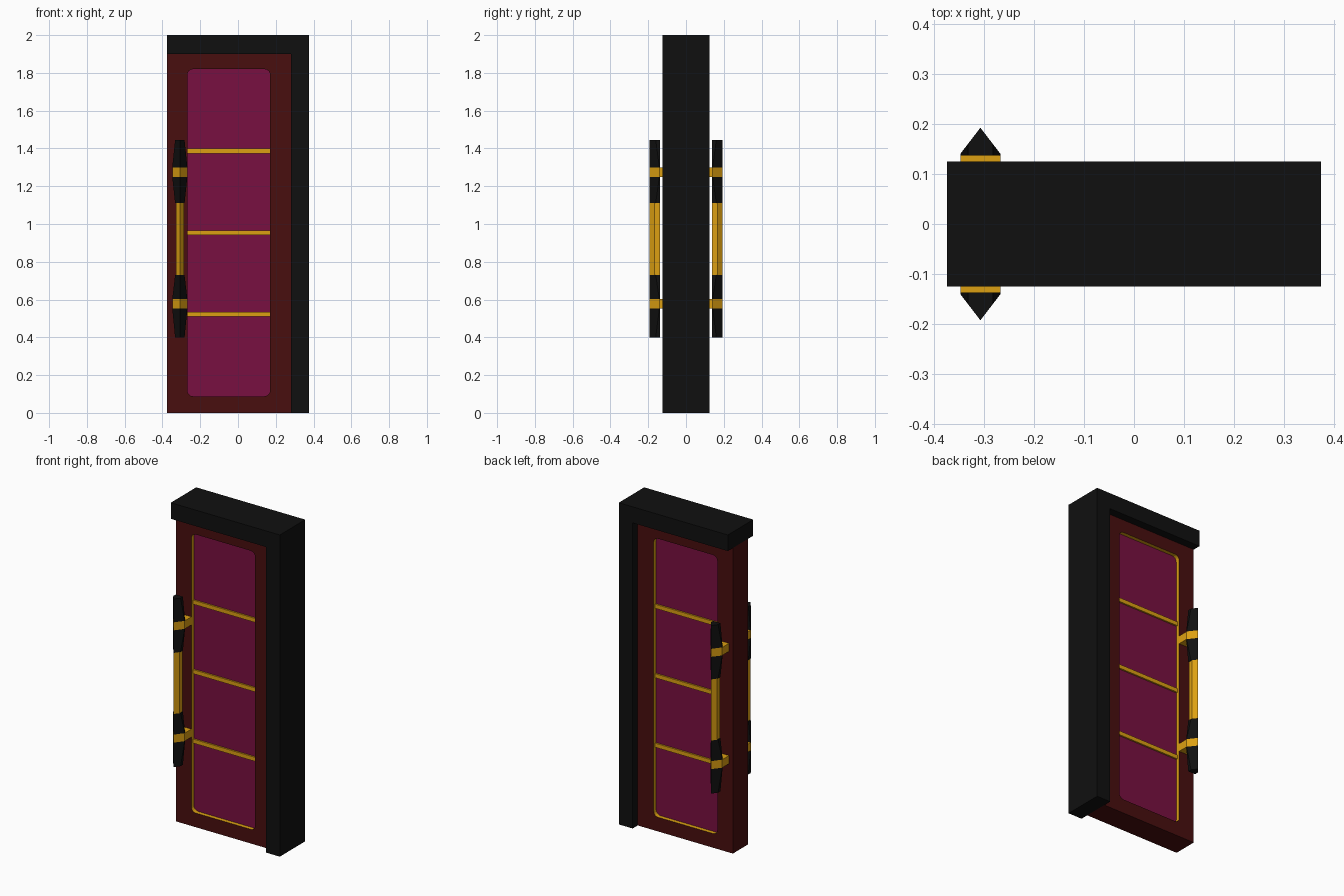
import bpy, bmesh, math

if "Cube" in bpy.data.objects:
    bpy.data.objects.remove(bpy.data.objects["Cube"])


def material(name, rgb):
    m = bpy.data.materials.new(name)
    m.diffuse_color = (*rgb, 1)
    m.use_nodes = True
    m.node_tree.nodes["Principled BSDF"].inputs["Base Color"].default_value = m.diffuse_color
    return m


BLACK = material("black", (0.005, 0.005, 0.005))
WOOD = material("dark red wood", (0.065, 0.0045, 0.0045))
PLUM = material("plum panel", (0.19, 0.005, 0.052))
GOLD = material("gold", (0.72, 0.35, 0.006))


def finish(name, bm, mats):
    bmesh.ops.recalc_face_normals(bm, faces=bm.faces[:])
    me = bpy.data.meshes.new(name)
    bm.to_mesh(me)
    bm.free()
    for m in mats:
        me.materials.append(m)
    ob = bpy.data.objects.new(name, me)
    bpy.context.collection.objects.link(ob)
    return ob


def box(name, x, y, z, mat):
    bm = bmesh.new()
    bmesh.ops.create_cube(bm, size=1)
    for v in bm.verts:
        for i, (a, b) in enumerate((x, y, z)):
            v.co[i] = a if v.co[i] < 0 else b
    return finish(name, bm, [mat])


def rounded_rect(x0, x1, z0, z1, r, steps=4):
    pts = []
    corners = ((x1 - r, z1 - r), (x0 + r, z1 - r), (x0 + r, z0 + r), (x1 - r, z0 + r))
    for i, (cx, cz) in enumerate(corners):
        for k in range(steps + 1):
            a = (i + k / steps) * math.pi / 2
            pts.append((cx + r * math.cos(a), cz + r * math.sin(a)))
    return pts


def slab(name, loops, half, mats):
    """Fill the outline loops (later loops are holes) and extrude through y."""
    bm = bmesh.new()
    edges = []
    for pts in loops:
        vs = [bm.verts.new((x, -half, z)) for x, z in pts]
        edges += [bm.edges.new((vs[i - 1], vs[i])) for i in range(len(vs))]
    bmesh.ops.triangle_fill(bm, use_beauty=True, edges=edges, normal=(0, -1, 0))
    new = bmesh.ops.extrude_face_region(bm, geom=bm.faces[:], use_keep_orig=True)["geom"]
    for v in new:
        if isinstance(v, bmesh.types.BMVert):
            v.co.y = half
    bm.normal_update()
    if len(mats) > 1:  # walls of the opening are gold
        for f in bm.faces:
            c = f.calc_center_median()
            if abs(f.normal.y) < 0.5 and -0.3 < c.x < 0.2 and 0.05 < c.z < 1.85:
                f.material_index = 1
    return finish(name, bm, mats)


# Frame: one jamb and a lintel
slab("frame", [[(-0.375, 1.9), (0.28, 1.9), (0.28, 0), (0.375, 0), (0.375, 2), (-0.375, 2)]],
     0.125, [BLACK])

# Door leaf with a gold-lined opening and recessed panel
PX0, PX1, PZ0, PZ1 = -0.268, 0.17, 0.088, 1.82
slab("door_leaf", [[(-0.375, 0), (0.28, 0), (0.28, 1.9), (-0.375, 1.9)],
                   rounded_rect(PX0, PX1, PZ0, PZ1, 0.03)], 0.075, [WOOD, GOLD])
e = 0.004
slab("door_panel", [rounded_rect(PX0 - e, PX1 + e, PZ0 - e, PZ1 + e, 0.034)], 0.05, [PLUM])

# Gold bars across the panel, showing on both sides
for i, z in enumerate((0.522, 0.954, 1.386)):
    box(f"panel_bar_{i + 1}", (PX0 - e, PX1 + e), (-0.06, 0.06), (z - 0.0125, z + 0.0125), GOLD)

HX = -0.308  # handle centre line


def handle_part(name, side, sections, mats, mat_of):
    """Loft ridged pentagon sections given as (z, half width)."""
    bm = bmesh.new()
    rings = []
    for z, w in sections:
        sh = max(0.193 - 1.3 * w, 0.1405)
        prof = ((-w, 0.137), (w, 0.137), (w, sh), (0, 0.193), (-w, sh))
        rings.append([bm.verts.new((HX + x, side * y, z)) for x, y in prof])
    for i in range(len(rings) - 1):
        for k in range(5):
            f = bm.faces.new((rings[i][k - 1], rings[i][k], rings[i + 1][k], rings[i + 1][k - 1]))
            f.material_index = mat_of(i)
    bm.faces.new(rings[0])
    bm.faces.new(rings[-1])
    finish(name, bm, mats)


for side, label in ((-1, "front"), (1, "back")):
    # Gold grip
    handle_part(f"{label}_grip", side, [(0.73, 0.021), (1.11, 0.021)], [GOLD], lambda i: 0)
    for z0, zb, z1, end in ((0.4, 0.552, 0.73, "lower"), (1.11, 1.25, 1.445, "upper")):
        # Tapered black end with a gold band
        handle_part(f"{label}_{end}_handle_end", side,
                    [(z0, 0.025), (zb, 0.04), (zb + 0.05, 0.04), (z1, 0.025)],
                    [BLACK, GOLD], lambda i: int(i == 1))
        # Bracket holding the handle to the door
        ys = sorted((side * 0.07, side * 0.14))
        box(f"{label}_{end}_bracket", (HX - 0.04, HX + 0.04), ys, (zb, zb + 0.05), GOLD)
